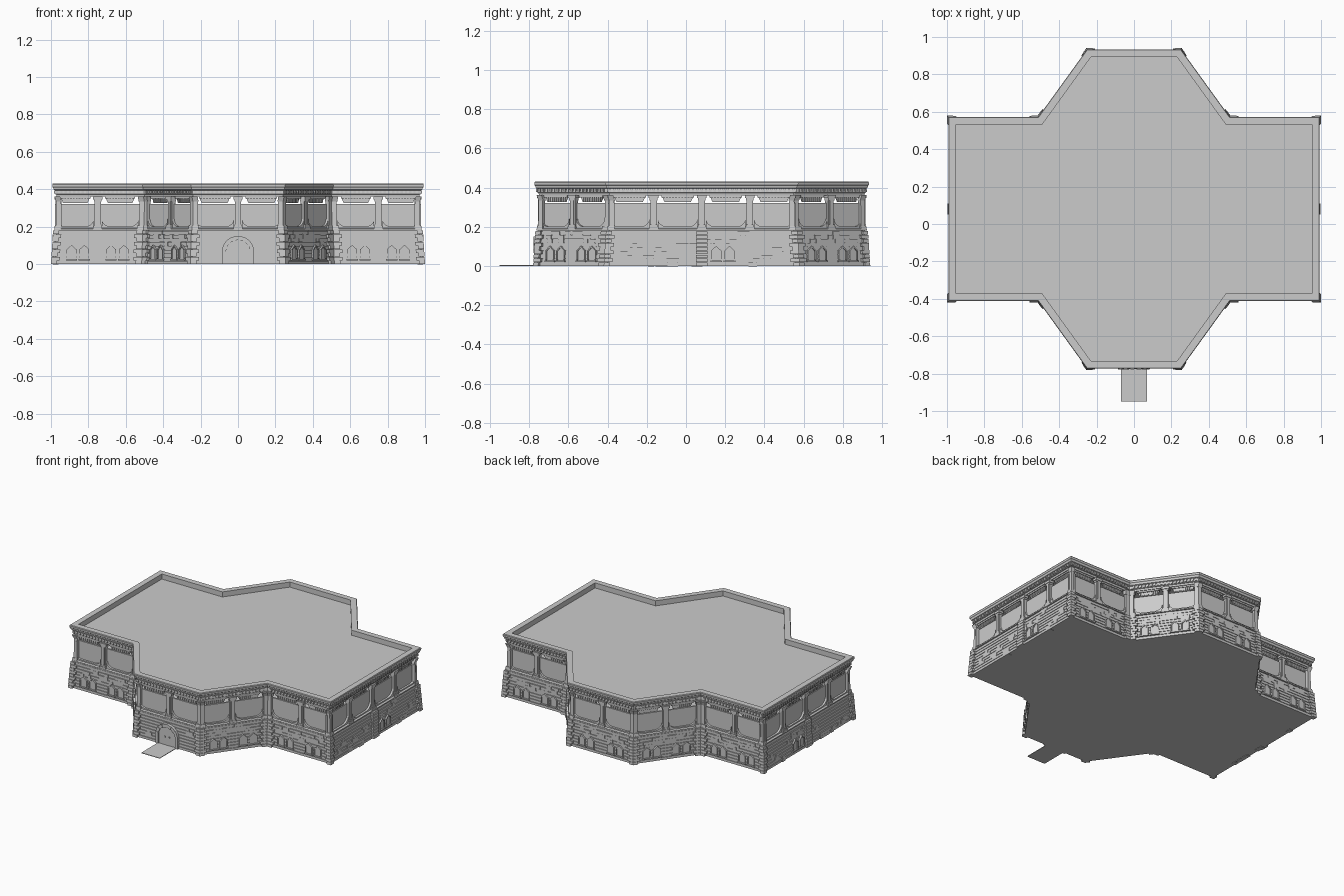
import bpy, bmesh, math, random
from mathutils import Vector

if "Cube" in bpy.data.objects:
    bpy.data.objects.remove(bpy.data.objects["Cube"])

random.seed(4)
parts = {}

# Footprint: right half mirrored, counter-clockwise from the front
half = [(0.25, -0.77), (0.51, -0.41), (0.99, -0.41), (0.99, 0.57), (0.51, 0.57), (0.25, 0.93)]
foot = [Vector(p) for p in half] + [Vector((-x, y)) for x, y in reversed(half)]
N = len(foot)
tang = [(foot[(i + 1) % N] - foot[i]).normalized() for i in range(N)]
norm = [Vector((t.y, -t.x)) for t in tang]


def corner(i, d):
    a, b = norm[i - 1], norm[i]
    return foot[i] + (a + b) * d / (1 + a.dot(b))


def loft(part, rings):
    bm = parts.setdefault(part, bmesh.new())
    vs = [[bm.verts.new(p) for p in r] for r in rings]
    for a, b in zip(vs, vs[1:]):
        n = len(a)
        for k in range(n):
            bm.faces.new((a[k], a[(k + 1) % n], b[(k + 1) % n], b[k]))
    bm.faces.new(vs[0][::-1])
    bm.faces.new(vs[-1])


def footprint_loft(part, profile):
    loft(part, [[(*corner(i, d), z) for i in range(N)] for d, z in profile])


def prism(part, f, outline, d0, d1):
    """Outline of (along, up) on facade f, extruded outward from d0 to d1."""
    def ring(d):
        return [(*(foot[f] + tang[f] * s + norm[f] * d), z) for s, z in outline]
    loft(part, [ring(d0), ring(d1)])


def block(part, f, s0, s1, z0, z1, d0, d1):
    prism(part, f, [(s0, z0), (s1, z0), (s1, z1), (s0, z1)], d0, d1)


def corner_block(part, i, w, z0, z1, d0, d1, din=-0.04):
    """Mitred block wrapped round footprint corner i."""
    def ring(d, z):
        o, n = corner(i, d), corner(i, din)
        pts = [o - tang[i - 1] * w, o, o + tang[i] * w,
               o + tang[i] * w + norm[i] * (din - d), n,
               o - tang[i - 1] * w + norm[i - 1] * (din - d)]
        return [(*p, z) for p in pts]
    loft(part, [ring(d0, z0), ring(d1, z1)])


def arch(c, hw, z0, spring, rise, n):
    top = [(c - hw * math.cos(math.pi * k / n), spring + rise * math.sin(math.pi * k / n))
           for k in range(n + 1)]
    return [(c - hw, z0)] + top + [(c + hw, z0)]


# Lower storey with grooved stone courses
profile = []
for k in range(9):
    z, o = k * 0.02, -0.005 - 0.001 * k
    profile += [(o, z), (o, z + 0.016), (o - 0.005, z + 0.016), (o - 0.005, z + 0.02)]
profile += [(-0.008, 0.18), (-0.008, 0.188), (-0.02, 0.192)]
footprint_loft("lower_wall", profile)

# Roof deck with flared cornice and parapet
footprint_loft("roof_cornice", [
    (-0.045, 0.36), (-0.02, 0.36), (-0.018, 0.372), (-0.012, 0.374), (-0.012, 0.378),
    (-0.014, 0.394), (-0.004, 0.398), (-0.002, 0.408), (0.002, 0.412), (0.003, 0.425),
    (0, 0.43), (-0.038, 0.43), (-0.038, 0.395)])

# Corner quoins flaring to the ground, and corner columns above
for i in range(N):
    for k in range(9):
        d = 0.01 - 0.0013 * k
        corner_block("corner_quoins", i, 0.045 if k % 2 else 0.032,
                     k * 0.02, k * 0.02 + 0.018, d, d - 0.001)
    corner_block("corner_columns", i, 0.035, 0.185, 0.205, -0.008, -0.011)
    corner_block("corner_columns", i, 0.026, 0.205, 0.335, -0.016, -0.018)
    corner_block("corner_columns", i, 0.03, 0.335, 0.362, -0.017, -0.008)


def column(f, s):
    block("columns", f, s - 0.024, s + 0.024, 0.185, 0.202, -0.045, -0.009)
    block("columns", f, s - 0.02, s + 0.02, 0.202, 0.212, -0.045, -0.012)
    block("columns", f, s - 0.017, s + 0.017, 0.212, 0.335, -0.045, -0.02)
    block("columns", f, s - 0.01, s + 0.01, 0.212, 0.335, -0.045, -0.014)
    block("columns", f, s - 0.02, s + 0.02, 0.335, 0.346, -0.045, -0.014)
    block("columns", f, s - 0.025, s + 0.025, 0.346, 0.362, -0.045, -0.01)


def bay(f, s0, s1):
    c, hw = (s0 + s1) / 2, (s1 - s0) / 2
    # Recessed balcony panel, open above
    block("balcony_panels", f, s0 - 0.01, s1 + 0.01, 0.185, 0.322, -0.045, -0.034)
    # Rounded lower corners of the opening
    for sg in (-1, 1):
        e = c + sg * hw
        arc = [(e - sg * 0.05 * (1 - math.cos(a)), 0.2 + 0.04 * (1 - math.sin(a)))
               for a in [k * math.pi / 12 for k in range(7)]]
        prism("opening_corners", f, [(e, 0.188)] + arc + [(e - sg * 0.05, 0.188)], -0.04, -0.02)
    block("opening_sills", f, s0, s1, 0.188, 0.2, -0.04, -0.02)
    # Hanging louvre in the gap
    g = hw * 0.82
    prism("louvres", f, [(c - g + 0.015, 0.326), (c + g - 0.015, 0.326),
                         (c + g, 0.361), (c - g, 0.361)], -0.04, -0.034)
    for k in range(9):
        s = c + (g - 0.02) * (k / 4 - 1)
        block("louvres", f, s - 0.003, s + 0.003, 0.33, 0.358, -0.036, -0.029)
    block("louvres", f, c - g, c + g, 0.35, 0.361, -0.036, -0.025)


def window(f, c):
    out = arch(c, 0.026, 0.028, 0.078, 0.024, 2)
    inn = arch(c, 0.019, 0.032, 0.075, 0.018, 2)
    prism("window_frames", f, out + inn[::-1], -0.03, 0.001)
    prism("window_panes", f, inn, -0.03, -0.004)
    block("window_frames", f, c - 0.03, c + 0.03, 0.02, 0.028, -0.03, 0.003)


# Dress every facade
for f in range(N):
    L = (foot[(f + 1) % N] - foot[f]).length
    front, side = f == N - 1, L > 0.8
    n = 4 if side else 2
    for k in range(n):
        bay(f, k * L / n + 0.022, (k + 1) * L / n - 0.022)
        if k:
            column(f, k * L / n)
    # Dentils under the cornice
    m = int(L / 0.022)
    for k in range(1, m):
        s = k * L / m
        block("dentils", f, s - 0.006, s + 0.006, 0.376, 0.394, -0.03, -0.006)
    # Paired windows
    spots = []
    if side:
        spots = [0.61 * L if foot[f].x > 0 else 0.39 * L]
        s = 0.5 * L
        for k in range(9):
            block("side_piers", f, s - 0.03, s + 0.03, k * 0.02, k * 0.02 + 0.017, -0.03, 0.008 - 0.001 * k)
    elif not front:
        spots = [0.28 * L, 0.72 * L]
    for c in spots:
        window(f, c - 0.034)
        window(f, c + 0.034)
    # Raised staggered stones
    clusters = 14 if side else 8
    for k in range(clusters):
        c = 0.07 + (L - 0.14) * (k + 0.5) / clusters
        row = random.randint(0, 4) if side else random.randint(5, 7)
        if front:
            row = random.randint(0, 7)
            if abs(c - L / 2) < 0.13:
                continue
        if any(abs(c - q) < 0.11 for q in spots):
            row = random.randint(5, 7)
        for j in range(2):
            w = random.uniform(0.012, 0.032)
            q = c + random.uniform(-0.012, 0.012)
            z = (row + j) * 0.02
            block("raised_stones", f, q - w, q + w, z - 0.003, z + 0.017, -0.03,
                  -0.002 - 0.001 * (row + j))

# Arched double door on the front
f, c = N - 1, 0.25
outer = arch(c, 0.085, 0, 0.068, 0.082, 14)
inner = arch(c, 0.064, 0, 0.066, 0.062, 14)
prism("door_surround", f, outer + inner[::-1], -0.03, 0.006)
for k in range(1, 14):
    (ax, az), (bx, bz) = inner[k], inner[k + 1]
    (cx, cz), (dx, dz) = outer[k + 1], outer[k]
    if k % 2:
        prism("door_arch_stones", f, [(ax, az), (bx, bz), (cx, cz), (dx, dz)], -0.03, 0.009)
prism("door_leaves", f, inner, -0.03, -0.001)
block("door_split", f, c - 0.002, c + 0.002, 0, 0.127, -0.02, 0.001)
for sg in (-1, 1):
    block("door_handles", f, c + sg * 0.016 - 0.004, c + sg * 0.016 + 0.004, 0.055, 0.065, -0.01, 0.004)

# Flat entrance path
block("entrance_path", f, c - 0.07, c + 0.07, 0, 0.004, -0.02, 0.18)

for name, bm in parts.items():
    bmesh.ops.recalc_face_normals(bm, faces=bm.faces)
    me = bpy.data.meshes.new(name)
    bm.to_mesh(me)
    bm.free()
    bpy.context.collection.objects.link(bpy.data.objects.new(name, me))
